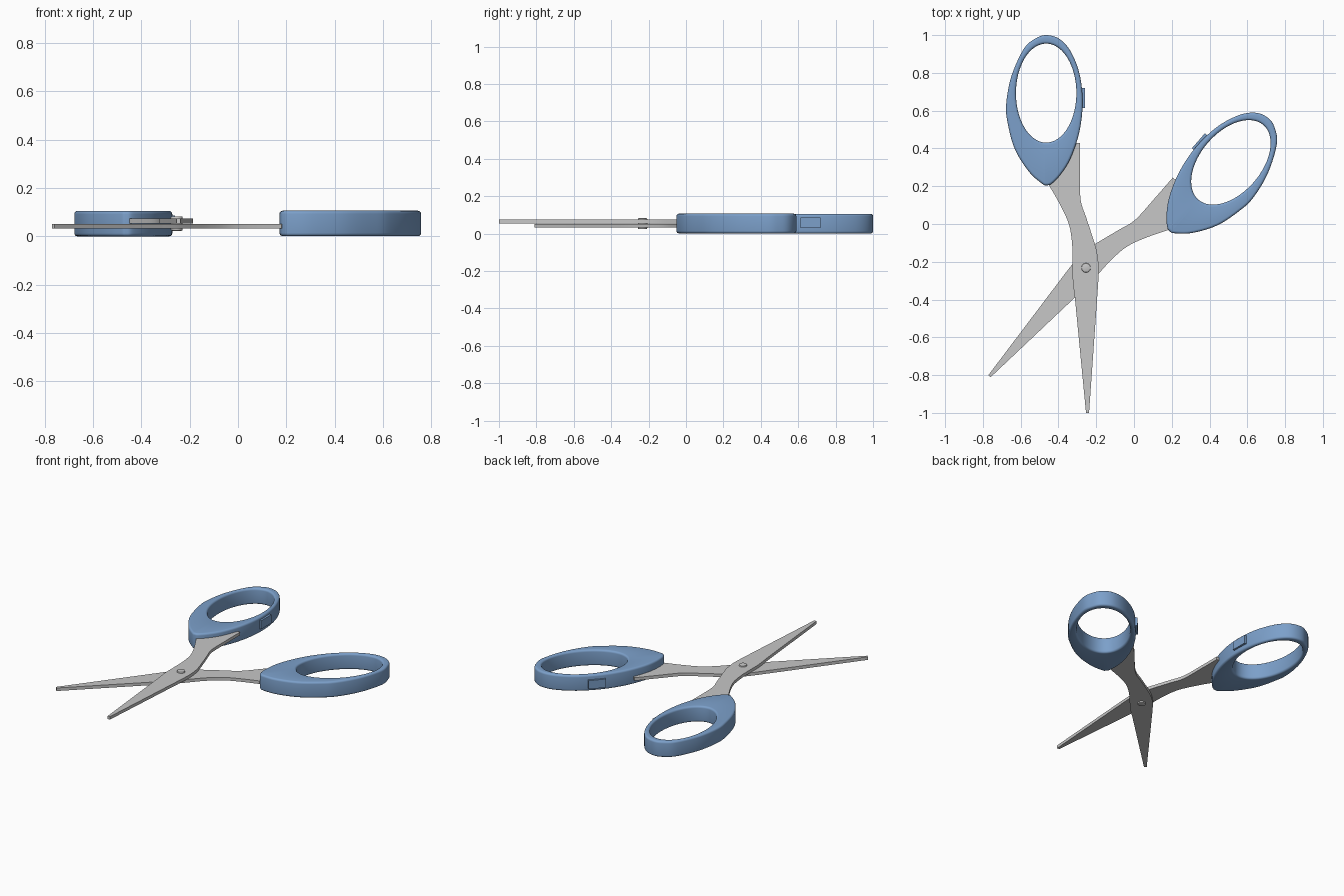
import bpy, bmesh, math
from mathutils import Vector, Matrix

if "Cube" in bpy.data.objects:
    bpy.data.objects.remove(bpy.data.objects["Cube"])

PIVOT = Vector((-0.254, -0.232, 0.053))


def material(name, color):
    m = bpy.data.materials.new(name)
    m.diffuse_color = (*color, 1)
    m.use_nodes = True
    m.node_tree.nodes["Principled BSDF"].inputs["Base Color"].default_value = m.diffuse_color
    return m


BLUE = material("handle blue", (0.20, 0.35, 0.59))
STEEL = material("steel grey", (0.57, 0.57, 0.57))


def make(name, bm, mat, smooth=True):
    bmesh.ops.recalc_face_normals(bm, faces=bm.faces)
    me = bpy.data.meshes.new(name)
    bm.to_mesh(me)
    bm.free()
    me.materials.append(mat)
    ob = bpy.data.objects.new(name, me)
    bpy.context.collection.objects.link(ob)
    if smooth:
        bpy.ops.object.select_all(action='DESELECT')
        ob.select_set(True)
        bpy.context.view_layer.objects.active = ob
        bpy.ops.object.shade_smooth_by_angle(angle=math.radians(35))
    return ob


def spline(points, steps, closed=True):
    """Catmull-Rom curve through the points."""
    p = [Vector(q) for q in points]
    n, out = len(p), []
    for i in range(n if closed else n - 1):
        if closed:
            a, b, c, d = (p[(i + k) % n] for k in (-1, 0, 1, 2))
        else:
            a, b, c, d = (p[min(max(i + k, 0), n - 1)] for k in (-1, 0, 1, 2))
        for s in range(steps):
            t = s / steps
            out.append(0.5 * (2 * b + (c - a) * t + (2 * a - 5 * b + 4 * c - d) * t * t
                              + (3 * b - a - 3 * c + d) * t ** 3))
    return out if closed else out + [p[-1]]


def normals(loop):
    """Outward normals of a counter-clockwise loop."""
    res = []
    for i in range(len(loop)):
        t = (loop[(i + 1) % len(loop)] - loop[i - 1]).normalized()
        res.append(Vector((t.y, -t.x)))
    return res


# Handle outline, counter-clockwise from the far end
OUTER = [(-0.466, 1.0), (-0.525, 0.98), (-0.585, 0.925), (-0.65, 0.78), (-0.677, 0.63),
         (-0.668, 0.53), (-0.63, 0.394), (-0.555, 0.275), (-0.487, 0.214), (-0.464, 0.205),
         (-0.435, 0.214), (-0.385, 0.267), (-0.335, 0.35), (-0.291, 0.48), (-0.272, 0.63),
         (-0.286, 0.785), (-0.333, 0.91), (-0.395, 0.98)]
HOLE, RX, RY = Vector((-0.465, 0.693)), 0.16, 0.262
HEIGHT, ROUND = 0.105, 0.013


def handle(name):
    outer = spline(OUTER, 5)
    inner = []
    for q in outer:
        d = q - HOLE
        a = math.atan2(d.y / RY, d.x / RX)
        inner.append(HOLE + Vector((RX * math.cos(a), RY * math.sin(a))))
    n_out, n_in = normals(outer), normals(inner)
    # rounded edge: inset from the wall and height
    arc = [(ROUND * (1 - math.cos(a)), ROUND * (1 - math.sin(a)))
           for a in (math.radians(22.5 * k) for k in range(5))]
    side = [(i, z) for i, z in reversed(arc)] + [(i, HEIGHT - z) for i, z in arc]
    bm = bmesh.new()
    rings = [[bm.verts.new((*(p - n * i), z)) for p, n in zip(outer, n_out)] for i, z in side]
    rings += [[bm.verts.new((*(p + n * i), z)) for p, n in zip(inner, n_in)]
              for i, z in reversed(side)]
    n = len(outer)
    for r, ring in enumerate(rings):
        nxt = rings[(r + 1) % len(rings)]
        for k in range(n):
            j = (k + 1) % n
            bm.faces.new((ring[k], ring[j], nxt[j], nxt[k]))
    return make(name, bm, BLUE)


# Blade edges, from the tang to the tip
RIGHT = [(-0.286, 0.43), (-0.286, 0.28), (-0.283, 0.13), (-0.255, 0.04), (-0.222, -0.06),
         (-0.197, -0.145), (-0.187, -0.23), (-0.19, -0.32)]
LEFT = [(-0.312, -0.40), (-0.324, -0.30), (-0.325, -0.20), (-0.328, -0.10),
        (-0.345, 0.0), (-0.39, 0.10), (-0.45, 0.205)]


def blade(name):
    outline = (spline(RIGHT, 4, False) + [Vector((-0.238, -1.0)), Vector((-0.254, -1.0))]
               + spline(LEFT, 4, False) + [Vector((-0.42, 0.33)), Vector((-0.32, 0.43))])
    bm = bmesh.new()
    f = bm.faces.new([bm.verts.new((*p, 0.054)) for p in outline])
    top = bmesh.ops.extrude_face_region(bm, geom=[f])
    bmesh.ops.translate(bm, vec=(0, 0, 0.02),
                        verts=[v for v in top["geom"] if isinstance(v, bmesh.types.BMVert)])
    return make(name, bm, STEEL)


def stop(name):
    """Small bumper block on the inner side of the handle."""
    bm = bmesh.new()
    bmesh.ops.create_cube(bm, size=1, matrix=Matrix.Translation((-0.275, 0.666, 0.058))
                          @ Matrix.Diagonal((0.03, 0.106, 0.056, 1)))
    return make(name, bm, BLUE, False)


# The second half is the first turned over about the line through the pivot
axis = Vector((math.cos(math.radians(69.45)), math.sin(math.radians(69.45)), 0))
flip = (Matrix.Translation(PIVOT) @ Matrix.Rotation(math.pi, 4, axis)
        @ Matrix.Translation(-PIVOT))
for label in ("upper", "lower"):
    for build, part in ((handle, "handle"), (blade, "blade"), (stop, "stop")):
        ob = build(f"{label}_{part}")
        if label == "lower":
            ob.data.transform(flip)

# Pivot rivet with rounded heads
bm = bmesh.new()
bmesh.ops.create_cone(bm, cap_ends=True, segments=24, radius1=0.025, radius2=0.025, depth=0.06,
                      matrix=Matrix.Translation(PIVOT))
rims = [e for e in bm.edges if abs(e.verts[0].co.z - e.verts[1].co.z) < 1e-5]
bmesh.ops.bevel(bm, geom=rims, offset=0.006, segments=2, affect='EDGES', profile=0.5)
make("pivot_rivet", bm, STEEL)

# Rest the model on the ground
low = min(v.co.z for o in bpy.data.objects for v in o.data.vertices)
for o in bpy.data.objects:
    o.data.transform(Matrix.Translation((0, 0, -low)))
